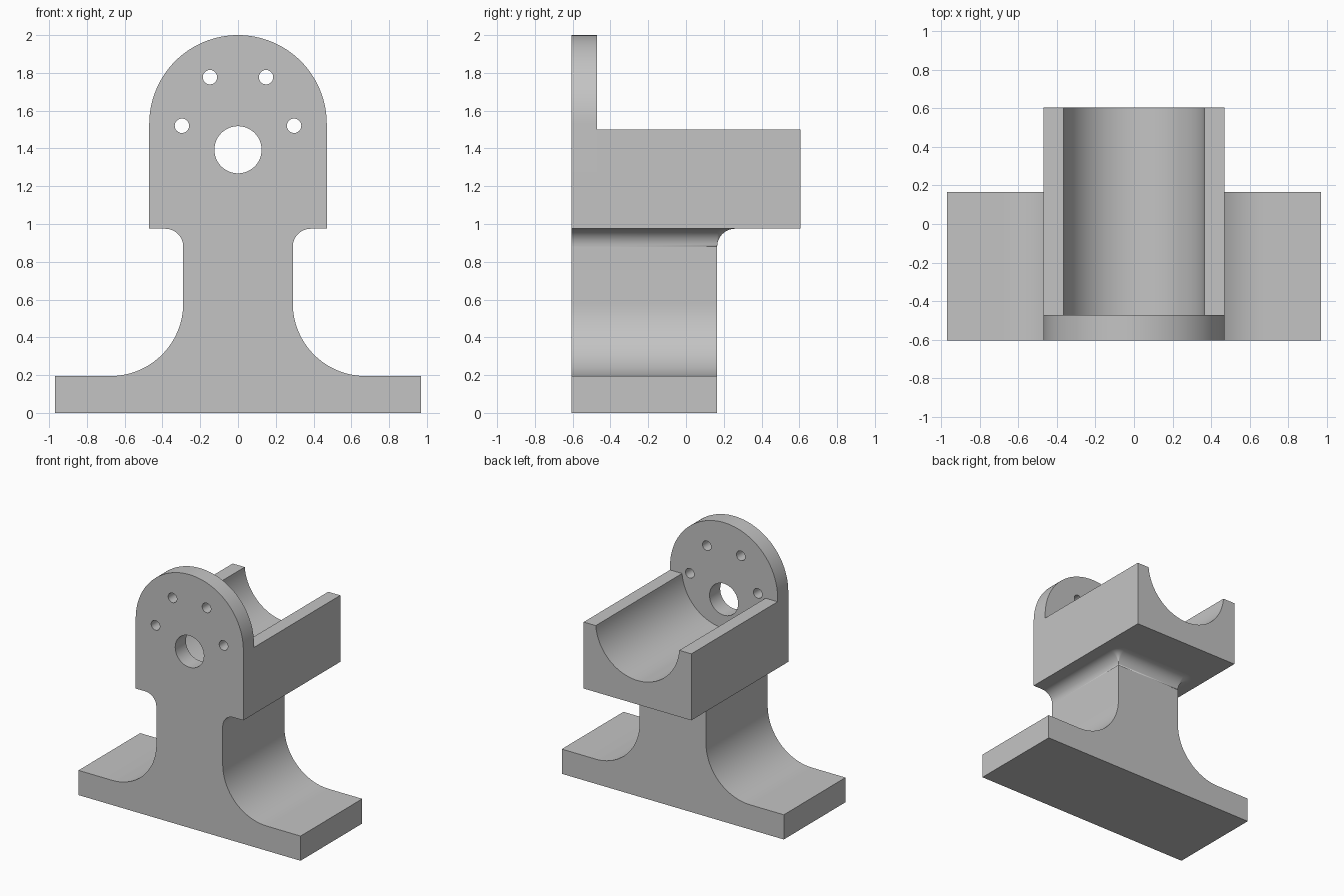
import bpy, bmesh, math
from mathutils import Matrix

cube = bpy.data.objects.get("Cube")
if cube:
    bpy.data.objects.remove(cube)

# Main dimensions
FRONT, BACK = -0.605, 0.605
PLATE_BACK, FOOT_BACK = -0.472, 0.165
BASE_W, COLUMN_W, HEAD_W = 0.97, 0.29, 0.47
BASE_TOP, HEAD_BOTTOM, CRADLE_TOP = 0.195, 0.975, 1.5
AXIS_Z = 2.0 - HEAD_W
FOOT_R, NECK_R, TROUGH_R = 0.385, 0.095, 0.366

grey = bpy.data.materials.new("plain grey")
grey.use_nodes = True
grey.diffuse_color = (0.55, 0.55, 0.55, 1)
grey.node_tree.nodes["Principled BSDF"].inputs["Base Color"].default_value = grey.diffuse_color


def arc(cx, cy, r, start, end, n):
    """Points along an arc, angles in degrees."""
    angles = [math.radians(start + (end - start) * i / n) for i in range(n + 1)]
    return [(cx + r * math.cos(a), cy + r * math.sin(a)) for a in angles]


def mirrored(half):
    """Close a right-hand half profile with its mirror image."""
    return half + [(-x, z) for x, z in reversed(half) if x > 1e-5]


def loft(name, rings):
    """Skin a stack of equal-length rings and cap both ends."""
    bm = bmesh.new()
    loops = [[bm.verts.new(p) for p in ring] for ring in rings]
    for a, b in zip(loops, loops[1:]):
        for i in range(len(a)):
            j = (i + 1) % len(a)
            bm.faces.new((a[i], a[j], b[j], b[i]))
    bm.faces.new(loops[0])
    bm.faces.new(loops[-1])
    bmesh.ops.remove_doubles(bm, verts=bm.verts, dist=1e-5)
    bmesh.ops.recalc_face_normals(bm, faces=bm.faces)
    mesh = bpy.data.meshes.new(name)
    bm.to_mesh(mesh)
    bm.free()
    mesh.materials.append(grey)
    obj = bpy.data.objects.new(name, mesh)
    bpy.context.collection.objects.link(obj)
    return obj


def prism(name, profile, y0, y1):
    return loft(name, [[(x, y, z) for x, z in profile] for y in (y0, y1)])


def select_only(obj):
    bpy.ops.object.select_all(action="DESELECT")
    obj.select_set(True)
    bpy.context.view_layer.objects.active = obj


# Pedestal: flat foot sweeping up into the column
foot = [(BASE_W, 0), (BASE_W, BASE_TOP)]
foot += arc(COLUMN_W + FOOT_R, BASE_TOP + FOOT_R, FOOT_R, 270, 180, 24)
foot += [(COLUMN_W, HEAD_BOTTOM - NECK_R)]
pedestal = prism("pedestal", mirrored(foot), FRONT, FOOT_BACK)

# Neck fillet: flares to both sides and the back, rolling round the corners
rings = []
for x, z in arc(NECK_R, HEAD_BOTTOM - NECK_R, NECK_R, 180, 90, 12):
    half = [(COLUMN_W + x, FRONT)] + arc(COLUMN_W, FOOT_BACK, x, 0, 90, 12)
    rings.append([(px, py, z) for px, py in mirrored(half)])
neck = loft("neck_fillet", rings)

# Cradle: block with a round trough along its top
lip = math.degrees(math.asin((AXIS_Z - CRADLE_TOP) / TROUGH_R))
block = [(HEAD_W, HEAD_BOTTOM), (HEAD_W, CRADLE_TOP)]
block += arc(0, AXIS_Z, TROUGH_R, -lip, -90, 32)
cradle = prism("cradle", mirrored(block), PLATE_BACK, BACK)

# End plate: round-topped, with a shaft hole and four bolt holes
outline = [(HEAD_W, HEAD_BOTTOM)] + arc(0, AXIS_Z, HEAD_W, 0, 90, 32)
plate = prism("end_plate", mirrored(outline), FRONT, PLATE_BACK)

holes = [(0, 1.393, 0.125)]
holes += [(x, z, 0.038) for x, z in arc(0, 1.52, 0.297, 0, 180, 3)]
bm = bmesh.new()
for x, z, r in holes:
    place = Matrix.Translation((x, FRONT, z)) @ Matrix.Rotation(math.pi / 2, 4, "X")
    bmesh.ops.create_cone(bm, cap_ends=True, segments=48, radius1=r, radius2=r,
                          depth=0.5, matrix=place)
cutter_mesh = bpy.data.meshes.new("hole_cutter")
bm.to_mesh(cutter_mesh)
bm.free()
cutter_mesh.materials.append(grey)
cutter = bpy.data.objects.new("hole_cutter", cutter_mesh)
cutter.hide_render = True
bpy.context.collection.objects.link(cutter)

select_only(plate)
cut = plate.modifiers.new("holes", "BOOLEAN")
cut.operation = "DIFFERENCE"
cut.solver = "EXACT"
cut.object = cutter
bpy.ops.object.modifier_apply(modifier=cut.name)
bpy.data.objects.remove(cutter)

# Smooth the curved walls, keep the corners crisp
for obj in (pedestal, neck, cradle, plate):
    select_only(obj)
    bpy.ops.object.shade_smooth_by_angle(angle=math.radians(30))
